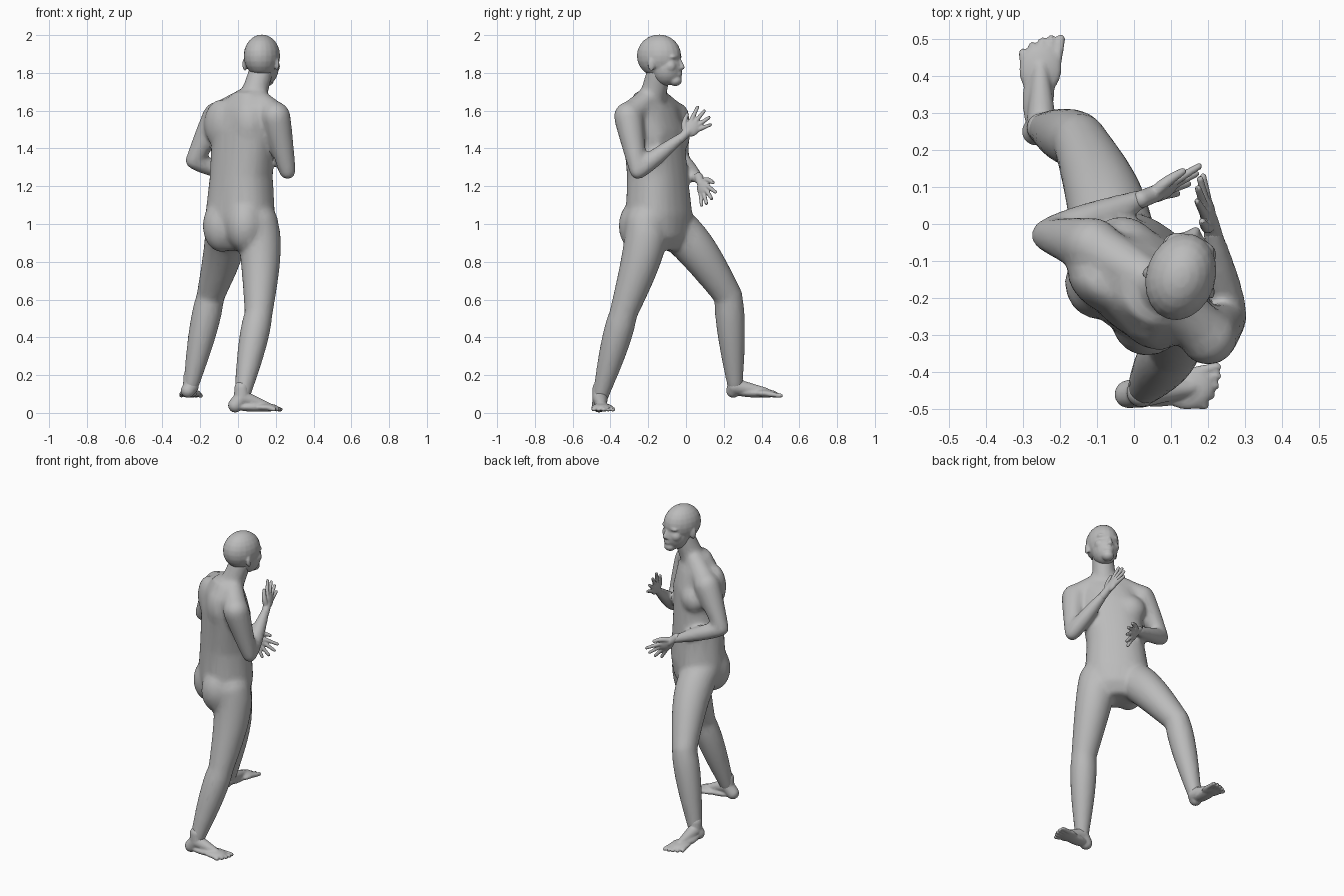
import bpy, bmesh, math
from mathutils import Vector, Matrix

if "Cube" in bpy.data.objects:
    bpy.data.objects.remove(bpy.data.objects["Cube"], do_unlink=True)

grey = 0.5
skin = bpy.data.materials.new("plain grey")
skin.use_nodes = True
skin.diffuse_color = (grey, grey, grey, 1)
skin.node_tree.nodes["Principled BSDF"].inputs["Base Color"].default_value = skin.diffuse_color

UP = Vector((0, 0, 1))


def circle(centre, across, along, power=2, count=24):
    # Closed ring; a higher power gives a squarer section
    ring = []
    for step in range(count):
        angle = step * math.tau / count
        c, s = math.cos(angle), math.sin(angle)
        ring.append(centre + across * math.copysign(abs(c) ** (2 / power), c)
                    + along * math.copysign(abs(s) ** (2 / power), s))
    return ring


def bridge(bm, rings):
    # Skin a stack of rings and cap both ends
    rows = [[bm.verts.new(point) for point in ring] for ring in rings]
    faces = [bm.faces.new(rows[0]), bm.faces.new(rows[-1])]
    for lower, upper in zip(rows, rows[1:]):
        for i in range(len(lower)):
            faces.append(bm.faces.new((lower[i - 1], lower[i], upper[i], upper[i - 1])))
    bmesh.ops.recalc_face_normals(bm, faces=faces)


def blob(bm, centre, size, turn=Matrix.Identity(3)):
    matrix = Matrix.Translation(centre) @ turn.to_4x4() @ Matrix.Diagonal((*size, 1))
    bmesh.ops.create_uvsphere(bm, u_segments=20, v_segments=12, radius=1, matrix=matrix)


def limb(bm, start, end, start_radius, end_radius, belly=0, lean=Vector()):
    # Tapered limb with a muscle swelling nearer its start, and ball joints
    start, end = Vector(start), Vector(end)
    axis = (end - start).normalized()
    across = axis.orthogonal().normalized()
    along = axis.cross(across)
    rings = []
    steps = 10
    for step in range(steps + 1):
        t = step / steps
        swell = math.sin(math.pi * t ** 0.7)
        radius = start_radius + (end_radius - start_radius) * t + belly * swell
        rings.append(circle(start.lerp(end, t) + lean * swell, across * radius, along * radius))
    bridge(bm, rings)
    blob(bm, start, [start_radius] * 3)
    blob(bm, end, [end_radius] * 3)


def finish(name, bm, voxel, smooth, ratio):
    # Fuse the overlapping volumes into one soft, lightly faceted surface
    mesh = bpy.data.meshes.new(name)
    bm.to_mesh(mesh)
    bm.free()
    mesh.materials.append(skin)
    obj = bpy.data.objects.new(name, mesh)
    bpy.context.collection.objects.link(obj)
    fuse = obj.modifiers.new("fuse", 'REMESH')
    fuse.mode, fuse.voxel_size = 'VOXEL', voxel
    soft = obj.modifiers.new("soften", 'SMOOTH')
    soft.factor, soft.iterations = 0.5, smooth
    obj.modifiers.new("facets", 'DECIMATE').ratio = ratio
    bpy.ops.object.select_all(action='DESELECT')
    obj.select_set(True)
    bpy.context.view_layer.objects.active = obj
    for modifier in list(obj.modifiers):
        bpy.ops.object.modifier_apply(modifier=modifier.name)
    bpy.ops.object.shade_smooth_by_angle(angle=math.radians(35))


def local_frame(origin, degrees):
    # Returns a placing function and the rotation of a turned upright part
    turn = Matrix.Rotation(math.radians(degrees), 3, 'Z')
    return (lambda side, front, height: Vector(origin) + turn @ Vector((side, front, height))), turn


# Torso, from crotch to neck base, drifting back towards the shoulders
body = bmesh.new()
on_torso, turn = local_frame((0.02, -0.15, 0), -38)
rings = []
for height, width, depth in ((0.86, 0.1, 0.09), (0.93, 0.17, 0.14), (1.05, 0.19, 0.155), (1.25, 0.17, 0.145),
                             (1.5, 0.18, 0.135), (1.61, 0.165, 0.11), (1.7, 0.07, 0.065)):
    drift = (height - 0.9) ** 2
    centre = Vector((0.01 + 0.06 * drift, -0.14 - 0.09 * drift, height))
    rings.append(circle(centre, turn.col[0] * width, turn.col[1] * depth, 2.3))
bridge(body, rings)
for side in (-0.08, 0.08):
    blob(body, on_torso(side, -0.07, 0.99), (0.1, 0.105, 0.14), turn)     # buttock
    blob(body, on_torso(side, 0.045, 1.46), (0.1, 0.08, 0.09), turn)      # chest
    blob(body, on_torso(side, -0.08, 1.53), (0.1, 0.065, 0.13), turn)     # shoulder blade

# Neck
limb(body, (0.065, -0.19, 1.62), (0.125, -0.14, 1.82), 0.08, 0.064, -0.004)

# Arms and legs run through their joints
low_wrist, raised_wrist = Vector((0.04, 0.075, 1.23)), Vector((0.21, -0.01, 1.47))
lead_ankle, rear_ankle = Vector((-0.25, 0.26, 0.14)), Vector((0.02, -0.455, 0.08))
for shoulder, elbow, wrist in (((-0.11, -0.06, 1.57), (-0.235, -0.03, 1.335), low_wrist),
                               ((0.2, -0.305, 1.57), (0.262, -0.255, 1.28), raised_wrist)):
    limb(body, shoulder, elbow, 0.078, 0.045, 0.002)
    limb(body, elbow, wrist, 0.045, 0.025, 0.009)
    limb(body, (0.075, -0.175, 1.68), shoulder, 0.06, 0.072)              # trapezius
for hip, knee, ankle, lean in (((-0.06, -0.08, 1), (-0.145, 0.225, 0.62), lead_ankle, (0.015, 0.025, 0)),
                               ((0.1, -0.21, 1), (0.11, -0.33, 0.53), rear_ankle, (0.015, 0.02, 0))):
    limb(body, hip, knee, 0.115, 0.075, 0.007, Vector(lean))
    limb(body, knee, ankle, 0.073, 0.042, 0.014)
finish("body", body, 0.011, 18, 0.22)

# Head: skull, jaw and face
head = bmesh.new()
on_head, turn = local_frame((0.128, -0.138, 1.83), -18)
blob(head, on_head(0, -0.005, 0.06), (0.094, 0.12, 0.113), turn)          # skull
blob(head, on_head(0, 0.035, -0.005), (0.076, 0.085, 0.092), turn)        # jaw
blob(head, on_head(0, 0.085, -0.07), (0.036, 0.036, 0.03), turn)          # chin
blob(head, on_head(0, 0.09, -0.035), (0.035, 0.034, 0.025), turn)         # mouth
limb(head, on_head(0, 0.105, 0.04), on_head(0, 0.124, 0), 0.011, 0.014)   # nose
for side in (-1, 1):
    blob(head, on_head(side * 0.033, 0.083, 0.055), (0.035, 0.025, 0.015), turn)  # brow
    blob(head, on_head(side * 0.04, 0.07, 0.005), (0.035, 0.035, 0.035), turn)    # cheek
    blob(head, on_head(side * 0.013, 0.11, -0.005), (0.012, 0.015, 0.01), turn)   # nostril
    flare = turn @ Matrix.Rotation(side * 0.35, 3, 'Z')
    blob(head, on_head(side * 0.09, -0.018, 0.015), (0.01, 0.02, 0.035), flare)   # ear
finish("head", head, 0.006, 4, 0.35)


def hand(name, wrist, aim, thumb_side):
    # Open hand: palm, four spread fingers and a thumb
    forward = Vector(aim).normalized()
    side = Vector(thumb_side)
    side = (side - forward * side.dot(forward)).normalized()
    turn = Matrix((forward, side, forward.cross(side))).transposed()
    bm = bmesh.new()
    limb(bm, wrist - forward * 0.03, wrist + forward * 0.03, 0.024, 0.023)
    blob(bm, wrist + forward * 0.055, (0.05, 0.042, 0.02), turn)
    for finger in range(4):
        spread = 1.5 - finger
        way = (forward + side * spread * 0.26).normalized()
        knuckle = wrist + forward * 0.075 + side * spread * 0.019
        limb(bm, knuckle, knuckle + way * (0.095 - 0.006 * (finger - 1) ** 2), 0.013, 0.009)
    root = wrist + forward * 0.025 + side * 0.02
    limb(bm, root, root + forward * 0.065 + side * 0.05, 0.017, 0.01, 0, side * 0.01)
    finish(name, bm, 0.0045, 2, 0.4)


hand("low_hand", low_wrist, (0.7, 0.28, -0.65), (0.4, 0.6, 0.7))
hand("raised_hand", raised_wrist, (-0.2, 0.7, 0.65), (-0.1, -0.7, 0.7))


def foot(name, ankle, heel, aim, length, big_toe):
    # Bare foot: heel, arch, ball and five toes
    forward = Vector(aim).normalized()
    side = UP.cross(forward).normalized() * big_toe
    turn = Matrix((forward, side, forward.cross(side))).transposed()
    heel = Vector(heel)
    bm = bmesh.new()
    limb(bm, ankle + UP * 0.05, ankle, 0.04, 0.041)
    limb(bm, ankle, heel, 0.041, 0.038)
    limb(bm, ankle, heel + forward * length * 0.62, 0.042, 0.022)
    for reach, size in ((0.36, (0.11, 0.043, 0.024)), (0.6, (0.07, 0.058, 0.022))):
        blob(bm, heel + forward * length * reach - UP * 0.008, size, turn)
    for toe in range(5):
        root = heel + forward * length * 0.6 + side * 0.02 * (2 - toe) - UP * 0.008
        reach = length * (0.31 - 0.01 * toe * toe)
        limb(bm, root, root + forward * reach + side * 0.005 * (2 - toe) - UP * 0.009, 0.014, 0.012)
    finish(name, bm, 0.006, 3, 0.4)


foot("lead_foot", lead_ankle, (-0.265, 0.25, 0.118), (0.07, 1, -0.04), 0.28, -1)
foot("rear_foot", rear_ankle, (-0.015, -0.46, 0.04), (1, 0.1, -0.02), 0.27, 1)
